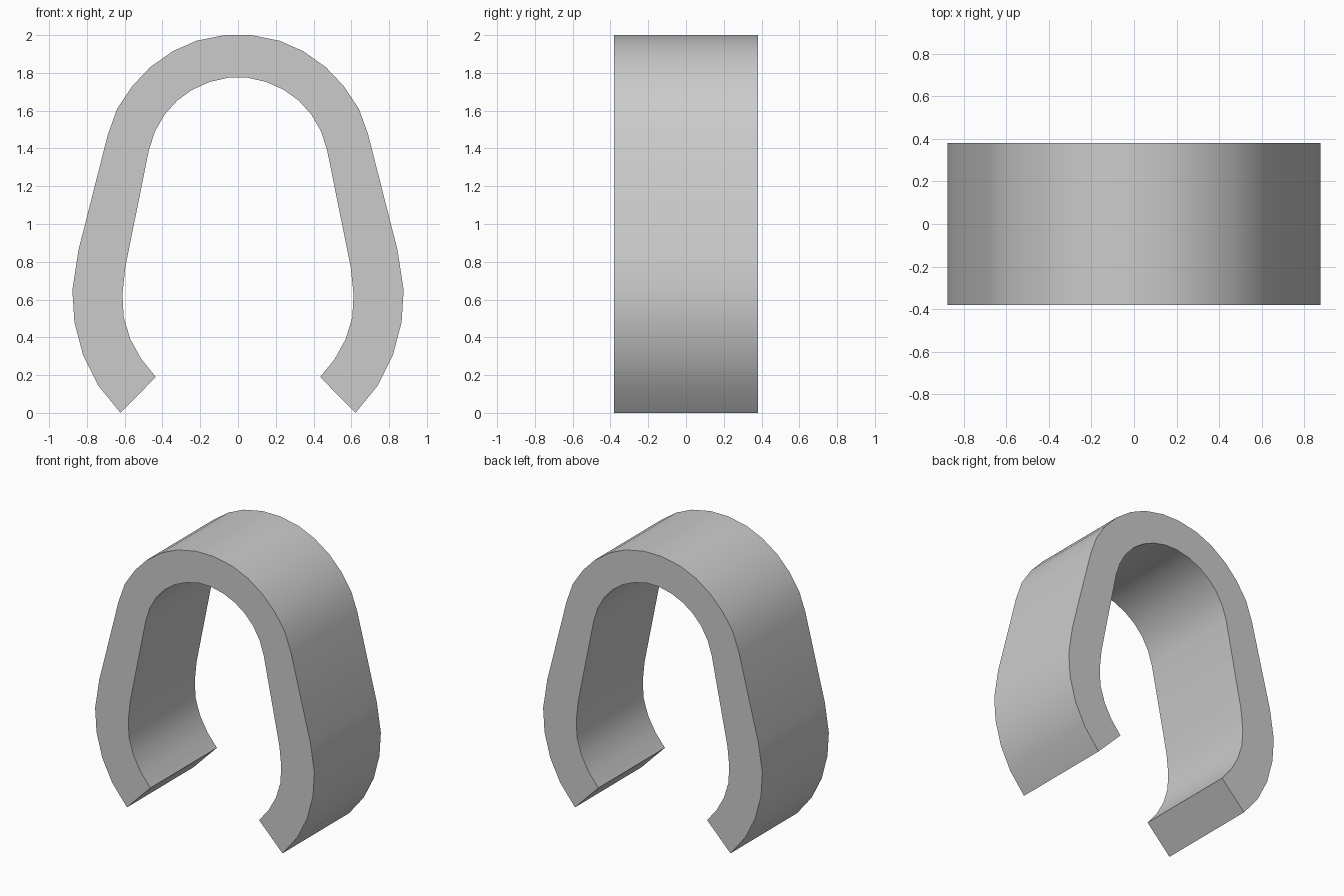
import bpy
import bmesh
import math

cube = bpy.data.objects.get("Cube")
if cube:
    bpy.data.objects.remove(cube, do_unlink=True)

HALF_DEPTH = 0.38

# Left half of the open loop, from the crown down to the tip
outer = [(0.07, 2.0), (0.22, 1.97), (0.345, 1.915), (0.465, 1.83), (0.56, 1.73),
         (0.64, 1.61), (0.69, 1.47), (0.845, 0.86), (0.877, 0.65), (0.866, 0.48),
         (0.82, 0.305), (0.74, 0.145), (0.622, 0.0)]
inner = [(0.05, 1.775), (0.15, 1.752), (0.24, 1.712), (0.32, 1.655), (0.388, 1.58),
         (0.44, 1.49), (0.472, 1.39), (0.597, 0.77), (0.612, 0.625), (0.605, 0.505),
         (0.57, 0.39), (0.512, 0.285), (0.435, 0.19)]


def both_sides(half):
    """Mirror a half line into a full one running from right tip to left tip."""
    return [(-x, z) for x, z in reversed(half)] + half


# Plain grey material
grey = bpy.data.materials.new("plain grey")
grey.use_nodes = True
colour = (0.6, 0.6, 0.6, 1.0)
grey.diffuse_color = colour
grey.node_tree.nodes["Principled BSDF"].inputs["Base Color"].default_value = colour

# Flat band face between the two lines, extruded to full depth
bm = bmesh.new()
rows = [[bm.verts.new((x, -HALF_DEPTH, z)) for x, z in both_sides(line)]
        for line in (outer, inner)]
out, inn = rows
faces = [bm.faces.new((out[i], out[i + 1], inn[i + 1], inn[i]))
         for i in range(len(out) - 1)]
extruded = bmesh.ops.extrude_face_region(bm, geom=faces, use_keep_orig=True)
moved = [v for v in extruded["geom"] if isinstance(v, bmesh.types.BMVert)]
bmesh.ops.translate(bm, verts=moved, vec=(0, 2 * HALF_DEPTH, 0))
bmesh.ops.recalc_face_normals(bm, faces=bm.faces)

mesh = bpy.data.meshes.new("open_band")
bm.to_mesh(mesh)
bm.free()
mesh.materials.append(grey)
band = bpy.data.objects.new("open_band", mesh)
bpy.context.collection.objects.link(band)

# Smooth curves with crisp rims and tips
bpy.context.view_layer.objects.active = band
band.select_set(True)
bpy.ops.object.shade_smooth_by_angle(angle=math.radians(30))
